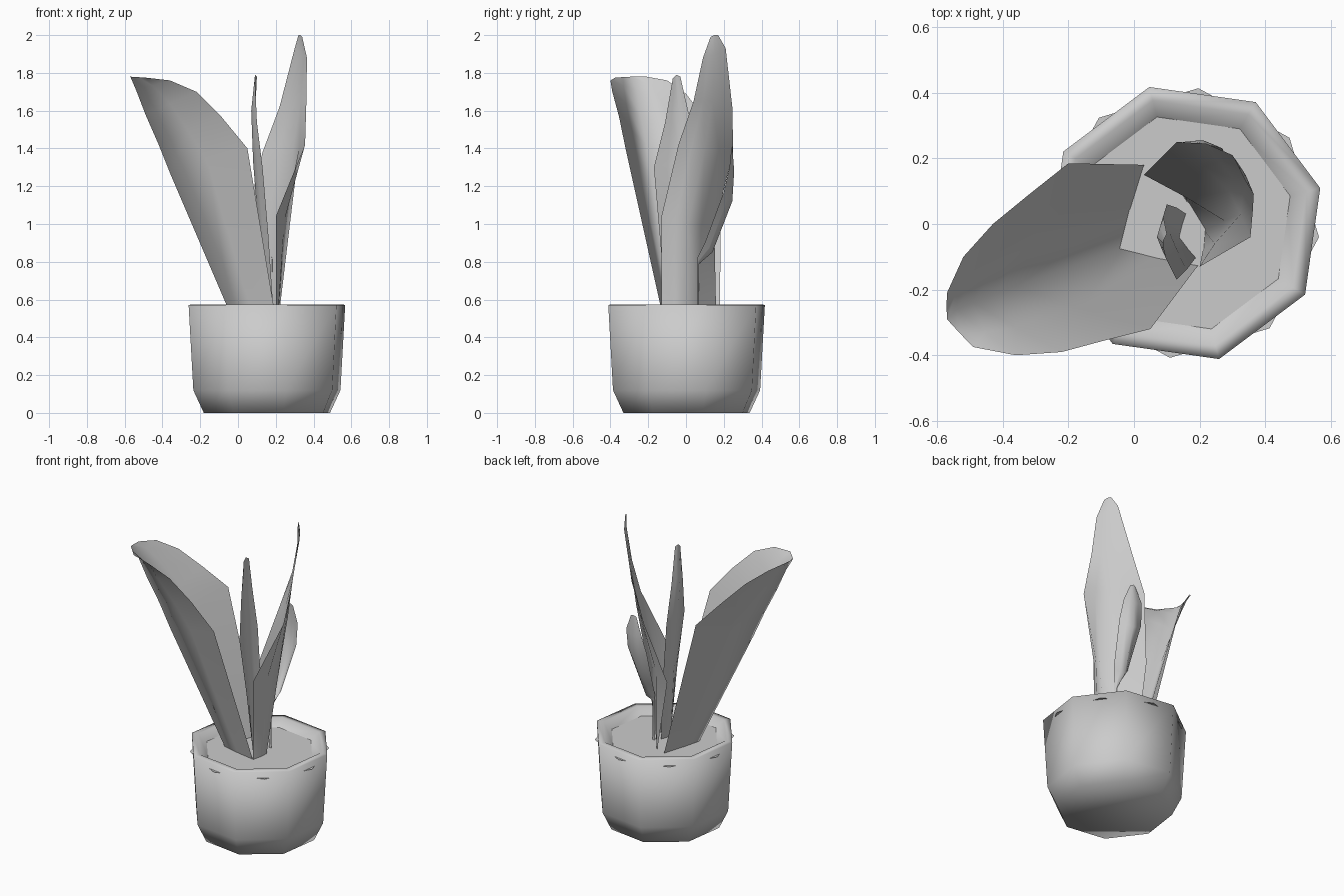
import bpy
import bmesh
import math
from mathutils import Vector

cube = bpy.data.objects.get("Cube")
if cube:
    bpy.data.objects.remove(cube, do_unlink=True)

# One plain grey for everything
grey = bpy.data.materials.new("plain_grey")
grey.use_nodes = True
GREY = (0.6, 0.6, 0.6, 1)
grey.diffuse_color = GREY
grey.node_tree.nodes["Principled BSDF"].inputs["Base Color"].default_value = GREY

CENTRE = Vector((0.153, 0.003, 0))


def finish(bm, name):
    """Turn a bmesh into a smooth shaded object with the grey material."""
    mesh = bpy.data.meshes.new(name)
    bm.to_mesh(mesh)
    bm.free()
    mesh.materials.append(grey)
    obj = bpy.data.objects.new(name, mesh)
    bpy.context.collection.objects.link(obj)
    bpy.ops.object.select_all(action='DESELECT')
    obj.select_set(True)
    bpy.context.view_layer.objects.active = obj
    bpy.ops.object.shade_smooth()
    return obj


def octagon(bm, radius, z, turn):
    """Ring of eight vertices round the pot axis."""
    ring = []
    for i in range(8):
        a = math.radians(turn + i * 45)
        ring.append(bm.verts.new(CENTRE + Vector((radius * math.cos(a), radius * math.sin(a), z))))
    return ring


def bridge(bm, low, high):
    for i in range(len(low)):
        j = (i + 1) % len(low)
        bm.faces.new((low[i], low[j], high[j], high[i]))


def make_pot():
    """Eight sided pot with a chamfered foot and a rim sloping in to the soil."""
    bm = bmesh.new()
    profile = [(0.345, 0), (0.402, 0.12), (0.428, 0.572), (0.385, 0.575), (0.325, 0.525)]
    rings = [octagon(bm, r, z, 14.4) for r, z in profile]
    for low, high in zip(rings, rings[1:]):
        bridge(bm, low, high)
    bm.faces.new(list(reversed(rings[0])))
    return finish(bm, "pot")


def make_soil():
    """Flat disc whose corners just break through the pot wall."""
    bm = bmesh.new()
    bm.faces.new(octagon(bm, 0.413, 0.532, -6))
    return finish(bm, "soil")


def make_leaf(name, rows, bulge):
    """Sheet through rows of (edge, keel, edge), rounded out between them."""
    bm = bmesh.new()
    grid = []
    for row in rows:
        a, k, b = (Vector(p) for p in row)
        push = (k - (a + b) / 2) * bulge
        points = [a, (a + k) / 2 + push, k, (k + b) / 2 + push, b]
        grid.append([bm.verts.new(p) for p in points])
    for low, high in zip(grid, grid[1:]):
        for i in range(4):
            bm.faces.new((low[i], low[i + 1], high[i + 1], high[i]))
    return finish(bm, name)


make_pot()
make_soil()

# Broad scoop-shaped leaf leaning out over the rim
make_leaf("broad_leaf", [
    ((0.04, 0.18, 0.5), (-0.03, -0.07, 0.5), (0.2, -0.12, 0.5)),
    ((-0.2, 0.185, 1.43), (-0.36, -0.19, 1.27), (0.05, -0.32, 1.4)),
    ((-0.32, 0.09, 1.57), (-0.42, -0.21, 1.42), (-0.09, -0.355, 1.57)),
    ((-0.43, 0, 1.69), (-0.49, -0.24, 1.58), (-0.22, -0.39, 1.7)),
    ((-0.52, -0.1, 1.76), (-0.54, -0.26, 1.71), (-0.36, -0.4, 1.76)),
    ((-0.57, -0.21, 1.78), (-0.57, -0.29, 1.78), (-0.49, -0.375, 1.775)),
], 0.03)

# Tallest leaf, folded near its front edge and flattening towards the tip
make_leaf("tall_leaf", [
    ((0.1, 0.16, 0.5), (0.215, -0.02, 0.5), (0.2, -0.13, 0.5)),
    ((0.03, 0.15, 0.98), (0.275, 0.01, 1), (0.2, -0.13, 1.04)),
    ((0.13, 0.25, 1.38), (0.29, 0.1, 1.4), (0.355, -0.04, 1.42)),
    ((0.22, 0.245, 1.62), (0.3, 0.14, 1.65), (0.362, 0.04, 1.65)),
    ((0.3, 0.21, 1.93), (0.34, 0.15, 1.9), (0.365, 0.09, 1.88)),
    ((0.32, 0.17, 2), (0.33, 0.15, 2), (0.34, 0.13, 1.99)),
], 0.05)

# Narrow upright leaf in the middle
make_leaf("narrow_leaf", [
    ((0.16, 0.03, 0.5), (0.14, -0.04, 0.5), (0.19, -0.1, 0.5)),
    ((0.13, 0.05, 0.95), (0.11, -0.03, 0.95), (0.16, -0.14, 0.95)),
    ((0.1, 0.06, 1.3), (0.08, -0.03, 1.33), (0.13, -0.17, 1.3)),
    ((0.09, 0.02, 1.56), (0.07, -0.04, 1.6), (0.1, -0.11, 1.54)),
    ((0.1, -0.03, 1.78), (0.09, -0.05, 1.79), (0.09, -0.07, 1.77)),
], 0.05)

# Small bent leaf at the back, on a thin stalk
make_leaf("small_leaf", [
    ((0.18, 0.06, 0.5), (0.19, 0.065, 0.5), (0.2, 0.06, 0.5)),
    ((0.18, 0.06, 0.82), (0.19, 0.07, 0.79), (0.2, 0.06, 0.82)),
    ((0.15, 0.12, 0.9), (0.19, 0.14, 0.85), (0.24, 0.1, 0.9)),
    ((0.13, 0.22, 1.17), (0.21, 0.245, 1.12), (0.28, 0.2, 1.17)),
    ((0.15, 0.25, 1.3), (0.21, 0.255, 1.28), (0.27, 0.23, 1.3)),
    ((0.19, 0.24, 1.4), (0.21, 0.245, 1.41), (0.23, 0.24, 1.4)),
], 0.05)
